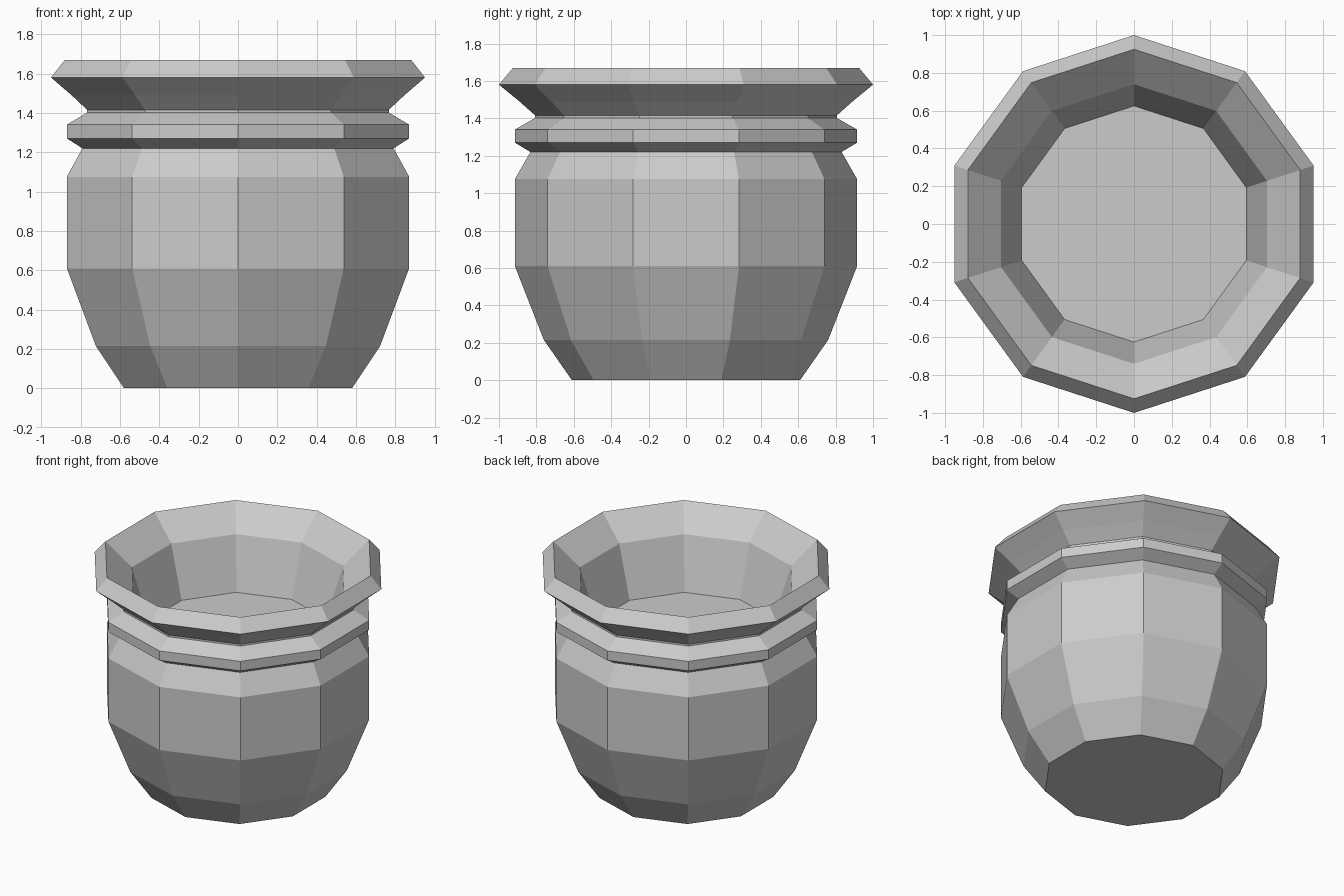
import bpy
import bmesh
from math import cos, sin, pi

cube = bpy.data.objects.get("Cube")
if cube:
    bpy.data.objects.remove(cube, do_unlink=True)

SIDES = 10

clay = bpy.data.materials.new("light_grey_clay")
clay.use_nodes = True
colour = (0.6, 0.6, 0.6, 1)
clay.diffuse_color = colour
clay.node_tree.nodes["Principled BSDF"].inputs["Base Color"].default_value = colour


def lathe(name, profile):
    """Turn a (radius, height) profile into a capped, flat-sided vessel."""
    bm = bmesh.new()
    rings = []
    for r, z in profile:
        angles = [pi / 2 + 2 * pi * i / SIDES for i in range(SIDES)]
        rings.append([bm.verts.new((r * cos(a), r * sin(a), z)) for a in angles])
    for low, high in zip(rings, rings[1:]):
        for i in range(SIDES):
            j = (i + 1) % SIDES
            bm.faces.new((low[i], low[j], high[j], high[i]))
    bm.faces.new(rings[0][::-1])
    bm.faces.new(rings[-1])
    mesh = bpy.data.meshes.new(name)
    bm.to_mesh(mesh)
    bm.free()
    mesh.materials.append(clay)
    obj = bpy.data.objects.new(name, mesh)
    bpy.context.collection.objects.link(obj)
    return obj


# Profile runs up the outside, over the lip and down to the inner floor
belly = [(0.61, 0), (0.76, 0.215), (0.915, 0.61), (0.915, 1.075), (0.832, 1.22)]
collar = [(0.915, 1.27), (0.915, 1.34), (0.806, 1.402)]
rim = [(0.806, 1.415), (0.89, 1.49), (1.0, 1.58), (0.925, 1.67)]
inside = [(0.74, 1.505), (0.625, 1.13)]

lathe("pot", belly + collar + rim + inside)
